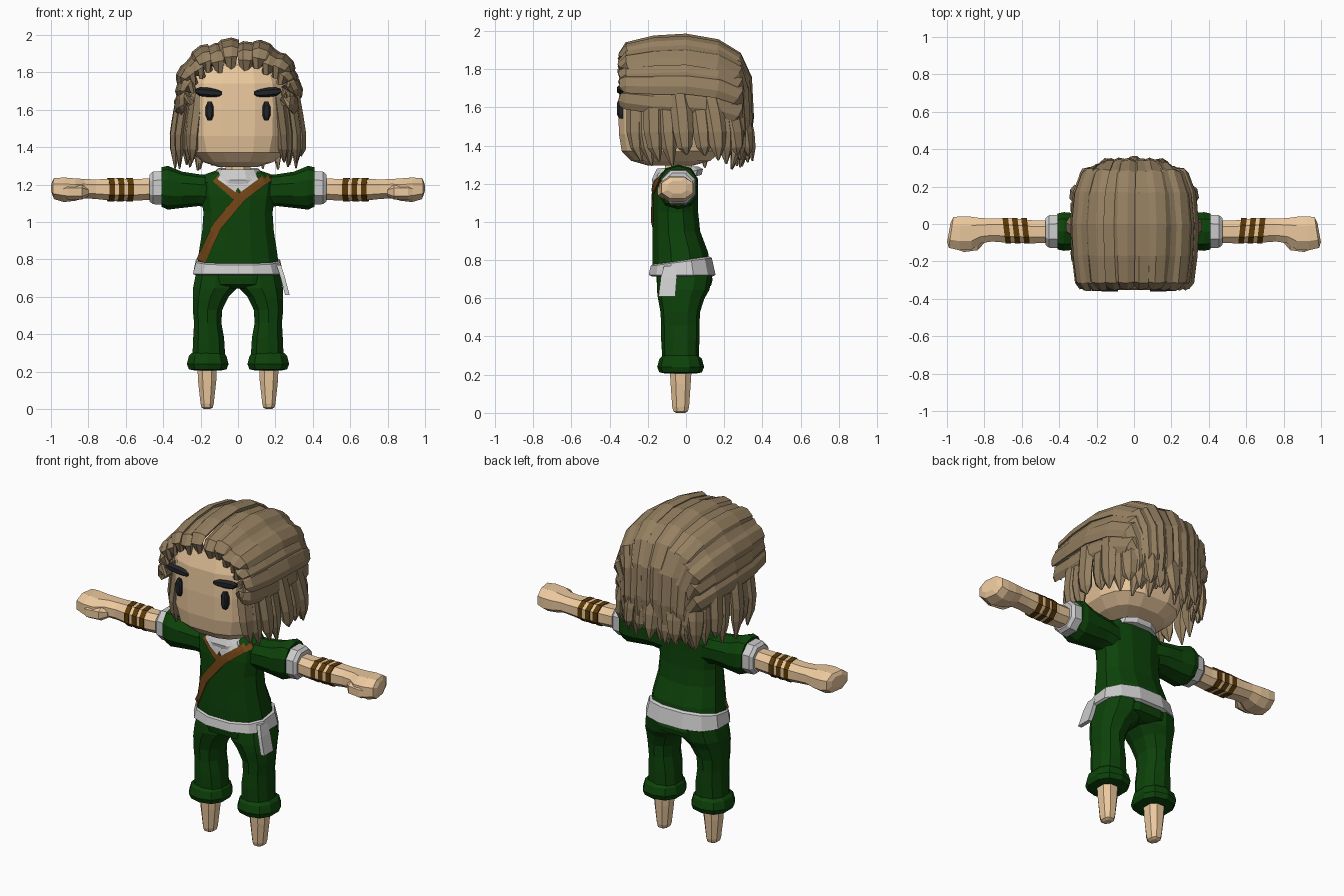
import bpy, bmesh, math, random
from mathutils import Vector
from mathutils.bvhtree import BVHTree

if "Cube" in bpy.data.objects:
    bpy.data.objects.remove(bpy.data.objects["Cube"])

random.seed(4)


def material(name, rgb):
    m = bpy.data.materials.new(name)
    m.diffuse_color = (*rgb, 1)
    m.use_nodes = True
    m.node_tree.nodes["Principled BSDF"].inputs["Base Color"].default_value = m.diffuse_color
    return m


SKIN = material("skin", (0.83, 0.58, 0.34))
HAIR = material("hair", (0.30, 0.215, 0.12))
GREEN = material("green_cloth", (0.004, 0.055, 0.003))
STRAP = material("strap_brown", (0.17, 0.06, 0.008))
BAND = material("band_brown", (0.10, 0.04, 0.002))
DARK = material("dark", (0.015, 0.017, 0.02))


def loft(name, stacks, mat=None):
    """Skin one or more stacks of equal-sized closed rings, with capped ends."""
    bm = bmesh.new()
    for rings in stacks:
        vs = [[bm.verts.new(p) for p in r] for r in rings]
        n = len(vs[0])
        for a, b in zip(vs, vs[1:]):
            for i in range(n):
                j = (i + 1) % n
                bm.faces.new((a[i], a[j], b[j], b[i]))
        bm.faces.new(vs[0])
        bm.faces.new(vs[-1])
    bmesh.ops.recalc_face_normals(bm, faces=bm.faces)
    me = bpy.data.meshes.new(name)
    bm.to_mesh(me)
    bm.free()
    if mat:
        me.materials.append(mat)
    ob = bpy.data.objects.new(name, me)
    bpy.context.collection.objects.link(ob)
    return ob


def signed_pow(v, e):
    return math.copysign(abs(v) ** e, v)


def oval(n, a, b, power=2.0):
    angles = [2 * math.pi * (i + 0.5) / n for i in range(n)]
    return [(a * signed_pow(math.cos(t), 2 / power), b * signed_pow(math.sin(t), 2 / power)) for t in angles]


def zring(z, rx, ry, cx=0, cy=-0.03, n=12, power=2.4, tilt=0):
    return [Vector((cx + u, cy + v, z + tilt * v)) for u, v in oval(n, rx, ry, power)]


def xring(x, ry, rz, cy=-0.04, cz=1.175, n=8, power=2.3, lean=0):
    return [Vector((x + lean * u, cy + u, cz + v)) for u, v in oval(n, ry, rz, power)]


def both(name, make, mat=None):
    """Left and right copies of the part made by make()."""
    for s, side in ((1, "left"), (-1, "right")):
        loft(f"{side}_{name}", [[[Vector((p.x * s, p.y, p.z)) for p in r] for r in st] for st in make()], mat)


# Head and neck
loft("head", [[zring(z, rx, ry, 0, cy, 16, 2.9) for z, rx, ry, cy in (
    (1.295, .11, .12, -.08), (1.32, .19, .21, -.08), (1.37, .25, .265, -.075), (1.46, .275, .285, -.07),
    (1.60, .28, .288, -.07), (1.74, .275, .282, -.07), (1.84, .24, .25, -.07), (1.90, .16, .17, -.07))]], SKIN)
loft("neck", [[zring(z, .07, .075, 0, -.04, 8) for z in (1.2, 1.36)]], SKIN)


# Eyes and eyebrows
def eye():
    return [[[Vector((.152 + u * k, y, 1.592 + v * k)) for u, v in oval(8, .022, .054, 2.6)]
             for y, k in ((-.33, 1), (-.35, 1), (-.36, .65))]]


def brow():
    return [[[Vector((x, -.343 + .05 * max(0, x - .17) + u, z + v)) for u, v in oval(6, .02, h)]
             for x, z, h in ((.085, 1.69, .01), (.10, 1.687, .018), (.15, 1.692, .025),
                             (.205, 1.697, .024), (.228, 1.70, .01))]]


both("eye", eye, DARK)
both("eyebrow", brow, DARK)


# Hair made of arched, tapered locks
def lock(path, widths, h):
    rings = []
    for i, p in enumerate(path):
        t = (path[min(i + 1, len(path) - 1)] - path[max(i - 1, 0)]).normalized()
        n = p - Vector((0, max(-.15, min(.12, p.y)), min(p.z, 1.62)))
        n = (n - t * n.dot(t)).normalized()
        side = t.cross(n)
        k = min(1, widths[i] / .06)
        rings.append([p + side * (a * widths[i]) + n * (b * h * k) for a, b in
                      ((-.5, -1), (-.25, -.1), (.2, 0), (.5, -.7), (.3, -1.7), (-.3, -1.7))])
    return rings


# Each row along the sweep: y, half width, centre z, half height
SWEEP = ((-.32, .262, 1.67, .145), (-.35, .285, 1.68, .195), (-.315, .312, 1.68, .25), (-.17, .33, 1.67, .295),
         (0, .338, 1.67, .305), (.17, .322, 1.65, .295), (.285, .28, 1.61, .265), (.342, .24, 1.55, .20),
         (.352, .23, 1.46, .10), (.335, .225, 1.37, .04), (.30, .215, 1.28, .01))
WIDTHS = (.05, .09, .11, .122, .125, .122, .115, .10, .085, .07, .012)
swept, hanging = [], []
N = 14
for k in range(N):
    phi = math.radians(-96 + 192 * k / (N - 1))
    s, co = math.sin(phi), math.cos(phi)
    lift = .009 * (-1) ** k
    path = []
    for i, (y, a, cz, c) in enumerate(SWEEP):
        back = .06 * abs(s) ** 3 if i > 6 else 0
        path.append(Vector((signed_pow(s, .85) * (a + lift * .6), y - back, cz + signed_pow(co, .85) * (c + lift))))
    path[0].z += random.uniform(-.012, .012)
    path[-1].z += random.uniform(-.01, .06)
    swept.append(lock(path, WIDTHS, .026))
loft("swept_hair", swept, HAIR)

# Hanging curtain round the sides and back
M = 25
for k in range(M):
    th = math.radians(-47 + 274 * k / (M - 1))
    c, s = signed_pow(math.cos(th), .8), signed_pow(math.sin(th), .8)
    out = .01 * (-1) ** k
    tip = 1.31 + random.uniform(-.03, .045)
    path = [Vector((c * (r + out), s * (r * .97 + out) + dy, z)) for r, z, dy in (
        (.29, 1.76, -.03), (.322, 1.67, -.02), (.34, 1.57, -.005), (.355, 1.47, .004), (.353, 1.39, .012), (.33, tip, .022))]
    hanging.append(lock(path, (.07, .105, .112, .105, .08, .01), .03))
loft("hanging_hair", hanging, HAIR)

# Tunic body and sleeves
tunic = loft("tunic", [[zring(z, rx, ry, 0, cy) for z, rx, ry, cy in (
    (.76, .225, .155, -.025), (.84, .215, .15, -.03), (.95, .197, .128, -.05), (1.05, .19, .122, -.055),
    (1.14, .205, .12, -.055), (1.21, .215, .115, -.05), (1.255, .18, .10, -.045), (1.275, .12, .08, -.04))]], GREEN)
both("sleeve", lambda: [[xring(x, ry, rz, -.04, cz, 10) for x, ry, rz, cz in (
    (.12, .085, .09, 1.16), (.21, .095, .085, 1.17), (.30, .10, .097, 1.172), (.375, .108, .117, 1.183),
    (.41, .10, .105, 1.187))]], GREEN)
both("sleeve_cuff", lambda: [[xring(x, r, r, -.04, 1.182) for x, r in ((.395, .085), (.41, .096), (.455, .093), (.472, .078))]])

# Bare arms ending in slanted fists, with thumbs and wrist bands
both("arm", lambda: [[xring(x, ry, rz, cy, cz, lean=lean) for x, ry, rz, cy, cz, lean in (
    (.42, .062, .06, -.04, 1.178, 0), (.54, .066, .062, -.042, 1.172, 0), (.66, .071, .064, -.035, 1.172, 0),
    (.76, .066, .056, -.032, 1.175, 0), (.82, .072, .055, -.036, 1.178, 0), (.87, .095, .064, -.05, 1.173, 0),
    (.93, .097, .07, -.05, 1.172, -.05), (.978, .088, .06, -.045, 1.178, -.15), (.99, .055, .035, -.045, 1.182, -.18))]], SKIN)
both("thumb", lambda: [[xring(x, r, r * 1.2, cy, 1.16, 6) for x, r, cy in (
    (.80, .018, -.085), (.835, .034, -.11), (.91, .034, -.12), (.955, .018, -.115))]], SKIN)
both("arm_bands", lambda: [[xring(x + d, .073, .066, -.037, 1.172, lean=.12) for d in (0, .03)]
                           for x in (.565, .615, .665)], BAND)

# Trousers, trouser cuffs and tapered feet
loft("trouser_seat", [[zring(z, rx, ry, 0, cy) for z, rx, ry, cy in (
    (.77, .215, .14, -.02), (.70, .226, .152, -.008), (.665, .225, .145, -.01), (.645, .13, .10, -.01))]], GREEN)
both("trouser_leg", lambda: [[zring(z, rx, ry, cx, cy, 10) for z, cx, rx, ry, cy in (
    (.72, .115, .115, .142, -.006), (.645, .124, .122, .138, -.015), (.60, .146, .10, .122, -.025),
    (.53, .163, .082, .104, -.03), (.46, .162, .076, .10, -.03), (.38, .157, .086, .10, -.03),
    (.27, .156, .092, .095, -.028))]], GREEN)
both("trouser_cuff", lambda: [[zring(z, r, r * 1.06, .162, -.028, 10) for z, r in (
    (.30, .088), (.283, .105), (.24, .116), (.212, .105), (.205, .07))]], GREEN)
both("foot", lambda: [[zring(z, rx, ry, .165, -.028, 8) for z, rx, ry in (
    (.24, .056, .062), (.15, .052, .056), (.03, .038, .047), (.008, .032, .04), (0, .018, .025))]], SKIN)

# Belt with a hanging tail
loft("belt", [[zring(z, rx, ry, 0, cy, tilt=t) for z, rx, ry, cy, t in (
    (.715, .235, .165, -.02, 0), (.722, .248, .18, -.02, 0), (.79, .232, .165, -.025, .13), (.80, .215, .15, -.025, .13))]])
loft("belt_tail", [[[Vector((x + dx, y + dy, z)) for dx, dy in ((-.01, -w), (.014, -w), (.014, w), (-.01, w))]
                    for x, y, z, w in ((.215, -.085, .77, .03), (.235, -.09, .71, .042), (.262, -.10, .61, .044))]])

# Collar, neckline patches and crossing straps laid on the tunic
loft("collar", [[zring(z, rx, ry, 0, -.045, 12, tilt=t) for z, rx, ry, t in (
    (1.215, .15, .13, .25), (1.25, .142, .138, .2), (1.285, .11, .11, .05), (1.28, .08, .08, 0))]])
bm = bmesh.new()
bm.from_mesh(tunic.data)
tree = BVHTree.FromBMesh(bm)
bm.free()


def on_front(x, z, lift):
    for k in range(12):
        hit = tree.ray_cast(Vector((x * (1 - .02 * k), -1, z)), Vector((0, 1, 0)))[0]
        if hit:
            return Vector((x, hit.y - lift, z))
    return Vector((x, -.1, z))


def sash(name, pts, w, lift, mat=None, steps=5):
    mids = [Vector(a).lerp(Vector(b), i / steps) for a, b in zip(pts, pts[1:]) for i in range(steps)] + [Vector(pts[-1])]
    rings = []
    for i, p in enumerate(mids):
        d = (mids[min(i + 1, len(mids) - 1)] - mids[max(i - 1, 0)]).normalized()
        q = Vector((-d.y, d.x)) * w / 2
        top = [on_front(*(p + q * k), lift) for k in (-1, 0, 1)]
        rings.append(top + [v + Vector((0, lift + .01, 0)) for v in reversed(top)])
    loft(name, [rings], mat)


sash("long_strap", [(.165, 1.245), (.02, 1.135), (-.11, .98), (-.2, .79)], .05, .009, STRAP)
sash("short_strap", [(-.12, 1.235), (.005, 1.125)], .045, .007, STRAP)
sash("right_neckline", [(-.095, 1.25), (.0, 1.18)], .05, .013)
sash("left_neckline", [(.095, 1.25), (.0, 1.18)], .05, .013)
